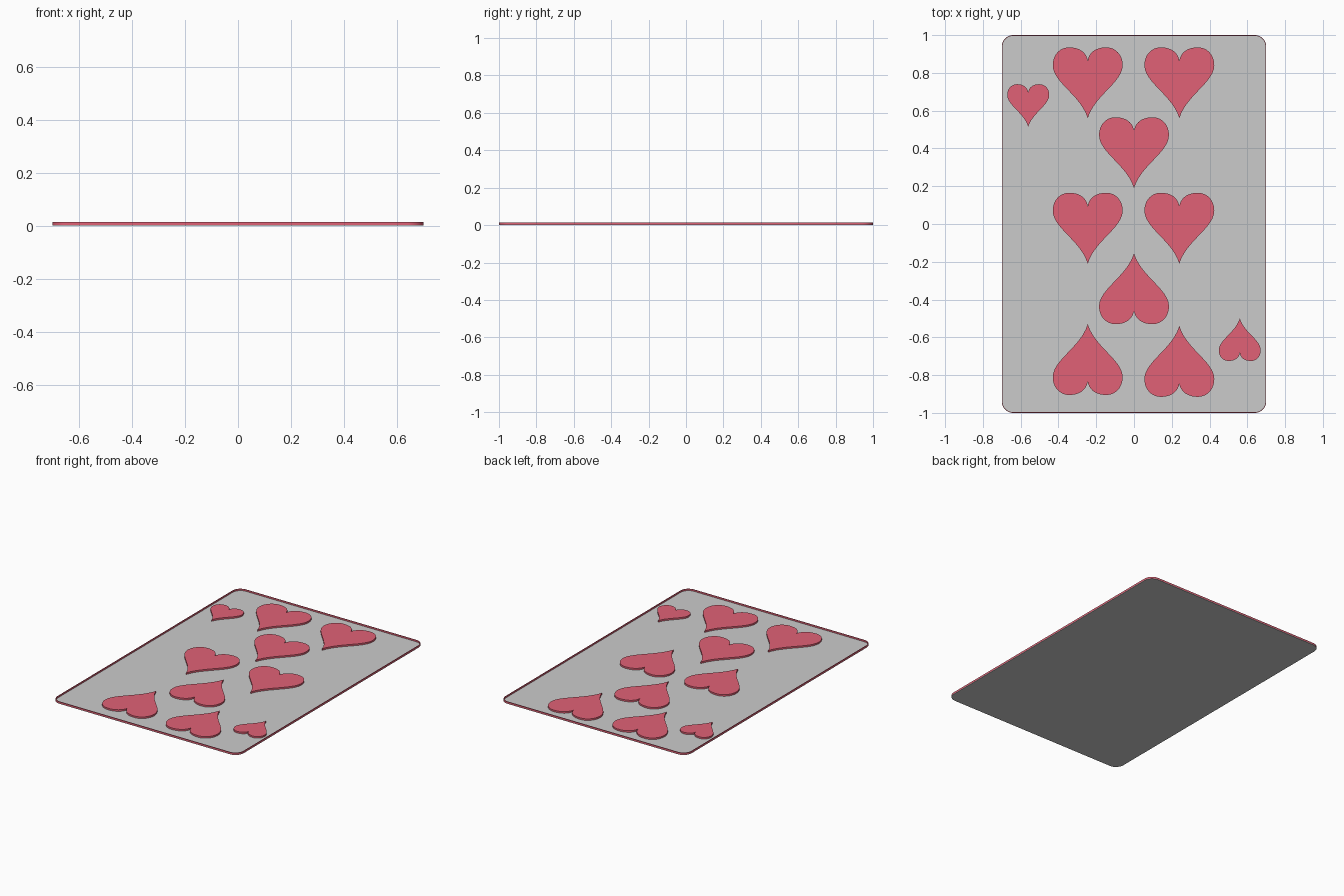
import bpy, bmesh, math
from mathutils import Vector, Matrix
from mathutils.geometry import interpolate_bezier

if "Cube" in bpy.data.objects:
    bpy.data.objects.remove(bpy.data.objects["Cube"])

BASE, TOP = 0.003, 0.014

red = bpy.data.materials.new("red")
red.diffuse_color = (0.75, 0.12, 0.18, 1)
red.use_nodes = True
red.node_tree.nodes["Principled BSDF"].inputs["Base Color"].default_value = red.diffuse_color


def finish(name, bm, mat=None):
    bmesh.ops.recalc_face_normals(bm, faces=bm.faces)
    me = bpy.data.meshes.new(name)
    bm.to_mesh(me)
    bm.free()
    ob = bpy.data.objects.new(name, me)
    bpy.context.collection.objects.link(ob)
    if mat:
        me.materials.append(mat)
    bpy.ops.object.select_all(action='DESELECT')
    ob.select_set(True)
    bpy.context.view_layer.objects.active = ob
    bpy.ops.object.shade_smooth_by_angle(angle=math.radians(35))
    return ob


def prism(name, pts, z0, z1, mat=None):
    bm = bmesh.new()
    face = bm.faces.new([bm.verts.new((x, y, z0)) for x, y in pts])
    ext = bmesh.ops.extrude_face_region(bm, geom=[face], use_keep_orig=True)
    moved = [v for v in ext["geom"] if isinstance(v, bmesh.types.BMVert)]
    bmesh.ops.translate(bm, verts=moved, vec=(0, 0, z1 - z0))
    return finish(name, bm, mat)


def rounded_rect(hx, hy, r, n=8):
    pts = []
    for k, (sx, sy) in enumerate([(1, 1), (-1, 1), (-1, -1), (1, -1)]):
        for i in range(n + 1):
            a = math.pi / 2 * (k + i / n)
            pts.append((sx * (hx - r) + r * math.cos(a),
                        sy * (hy - r) + r * math.sin(a)))
    return pts


def heart_outline():
    # right half: tip, widest point, lobe top, cleft
    segs = [((0, 0), (0.035, 0.12), (0.185, 0.19), (0.185, 0.28)),
            ((0.185, 0.28), (0.185, 0.335), (0.148, 0.375), (0.098, 0.375)),
            ((0.098, 0.375), (0.045, 0.375), (0.008, 0.35), (0, 0.305))]
    half = [Vector((0, 0))]
    for a, h1, h2, b in segs:
        half += interpolate_bezier(*[Vector(p) for p in (a, h1, h2, b)], 13)[1:]
    return [(p.x, p.y) for p in half] + [(-p.x, p.y) for p in half[-2:0:-1]]


# Card sheet
prism("card_sheet", rounded_rect(0.7, 1.0, 0.06), 0, BASE)

# Thin raised border
bm = bmesh.new()
outer, inner = rounded_rect(0.7, 1.0, 0.06), rounded_rect(0.696, 0.996, 0.056)
loops = [[bm.verts.new((x, y, z)) for x, y in pts]
         for pts, z in ((outer, BASE), (outer, TOP), (inner, TOP), (inner, BASE))]
n = len(outer)
for k in range(4):
    a, b = loops[k], loops[(k + 1) % 4]
    for i in range(n):
        j = (i + 1) % n
        bm.faces.new((a[i], a[j], b[j], b[i]))
finish("card_border", bm, red)

# Raised hearts: tip x, tip y, size (negative size = upside down)
HEARTS = [(-0.245, 0.56, 1), (0.24, 0.56, 1), (0, 0.19, 1),
          (-0.245, -0.21, 1), (0.24, -0.21, 1),
          (0, -0.155, -1), (-0.245, -0.53, -1), (0.24, -0.54, -1),
          (-0.56, 0.515, 0.6), (0.56, -0.50, -0.6)]
outline = heart_outline()
for i, (tx, ty, s) in enumerate(HEARTS):
    name = f"{'large' if abs(s) == 1 else 'corner'}_heart_{i + 1}"
    prism(name, [(tx + s * x, ty + s * y) for x, y in outline], BASE, TOP, red)
